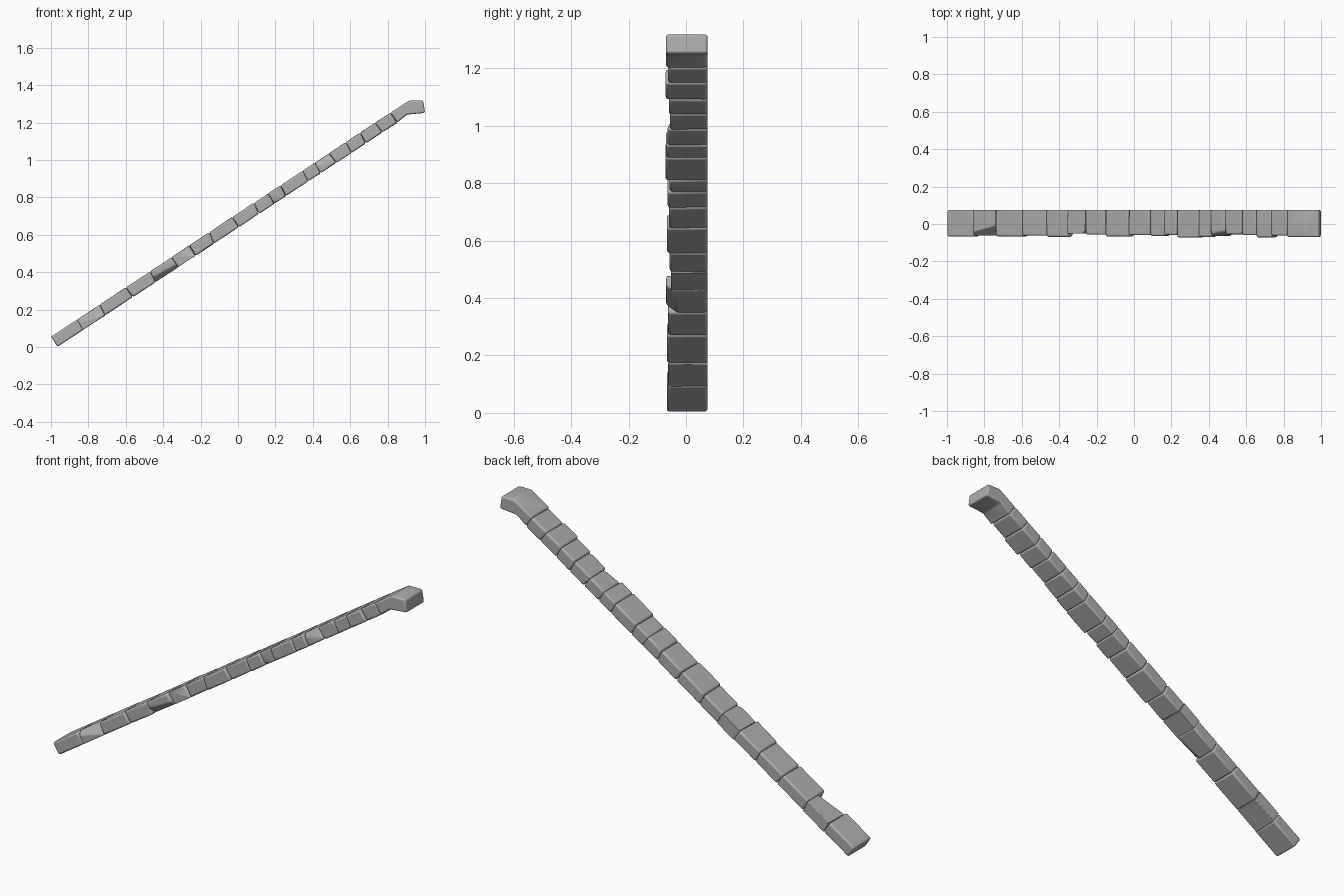
import bpy, bmesh, random
from mathutils import Vector

random.seed(7)
if "Cube" in bpy.data.objects:
    bpy.data.objects.remove(bpy.data.objects["Cube"])

stone = bpy.data.materials.new("grey stone")
stone.use_nodes = True
GREY = (0.42, 0.42, 0.42, 1)
stone.diffuse_color = GREY
stone.node_tree.nodes["Principled BSDF"].inputs["Base Color"].default_value = GREY

SLOPE = 0.66
DOWN = Vector((0.551, 0, -0.835)) * 0.064   # across the thickness of the coping
BACK = 0.075


def top(x):
    return Vector((x, 0, 0.055 + SLOPE * (x + 1)))


def wobble(amount):
    return random.uniform(-amount, amount)


def block(name, profile, front, rough, chips=()):
    """Extrude an xz profile from front to back, knock off chips, round the edges."""
    bm = bmesh.new()
    rings = []
    for y in (front, BACK):
        rings.append([bm.verts.new(p + Vector((wobble(rough), y, wobble(rough) * 0.6)))
                      for p in profile])
    n = len(profile)
    bm.faces.new(rings[0])
    bm.faces.new(rings[1][::-1])
    for i in range(n):
        j = (i + 1) % n
        bm.faces.new((rings[0][j], rings[0][i], rings[1][i], rings[1][j]))
    # chipped corners: slice with a plane and close the hole
    for corner, normal, depth in chips:
        d = Vector(normal).normalized()
        point = rings[0][corner].co - d * depth
        bmesh.ops.bisect_plane(bm, geom=bm.verts[:] + bm.edges[:] + bm.faces[:],
                               plane_co=point, plane_no=d, clear_outer=True)
        bmesh.ops.holes_fill(bm, edges=[e for e in bm.edges if e.is_boundary])
        rings[0] = [min(bm.verts, key=lambda v: (v.co - p - Vector((0, front, 0))).length)
                    for p in profile]
    bmesh.ops.recalc_face_normals(bm, faces=bm.faces[:])
    mesh = bpy.data.meshes.new(name)
    bm.to_mesh(mesh)
    bm.free()
    mesh.materials.append(stone)
    obj = bpy.data.objects.new(name, mesh)
    bpy.context.collection.objects.link(obj)
    bevel = obj.modifiers.new("worn edges", "BEVEL")
    bevel.width = 0.009
    bevel.segments = 3
    bevel.limit_method = "ANGLE"
    bpy.ops.object.select_all(action="DESELECT")
    obj.select_set(True)
    bpy.context.view_layer.objects.active = obj
    bpy.ops.object.shade_smooth_by_angle(angle=0.6)
    return obj


# Joint positions along the slope, and how far each stone stands out in front
joints = [-1, -0.86, -0.74, -0.6, -0.47, -0.355, -0.26, -0.155, -0.03, 0.085, 0.16,
          0.228, 0.345, 0.408, 0.486, 0.576, 0.652, 0.733, 0.816]
fronts = [-0.067, -0.062, -0.066, -0.062, -0.069, -0.052, -0.057, -0.066, -0.06,
          -0.064, -0.058, -0.072, -0.069, -0.064, -0.055, -0.06, -0.071, -0.062]

# Broken corners: stone number -> (profile corner, direction, depth)
broken = {
    1: [(3, (-0.3, -1, 0.9), 0.014)],
    4: [(1, (0.5, -0.8, -0.9), 0.016)],
    5: [(2, (0.4, -1, 0.5), 0.012)],
    10: [(0, (0.1, -1, -0.6), 0.008)],
    13: [(3, (-0.2, -1, 0.6), 0.01)],
    14: [(2, (0.3, -1, 0.8), 0.01)],
}

# Sloping run of stones
lean = [0] + [wobble(0.008) for _ in joints[1:-1]] + [0]
for i, front in enumerate(fronts):
    a, b = top(joints[i]), top(joints[i + 1])
    along = Vector((1, 0, SLOPE))
    profile = [a + DOWN + along * lean[i], b + DOWN + along * lean[i + 1], b, a]
    block(f"coping_stone_{i + 1}", profile, front, 0.002 if i else 0, broken.get(i, ()))

# Bent end stone that levels out at the head of the slope
start = top(joints[-1])
head = [start + DOWN, Vector((0.905, 0, 1.243)), Vector((1.0, 0, 1.252)),
        Vector((0.99, 0, 1.318)), Vector((0.915, 0, 1.318)), start]
block("head_stone", head, -0.07, 0)
